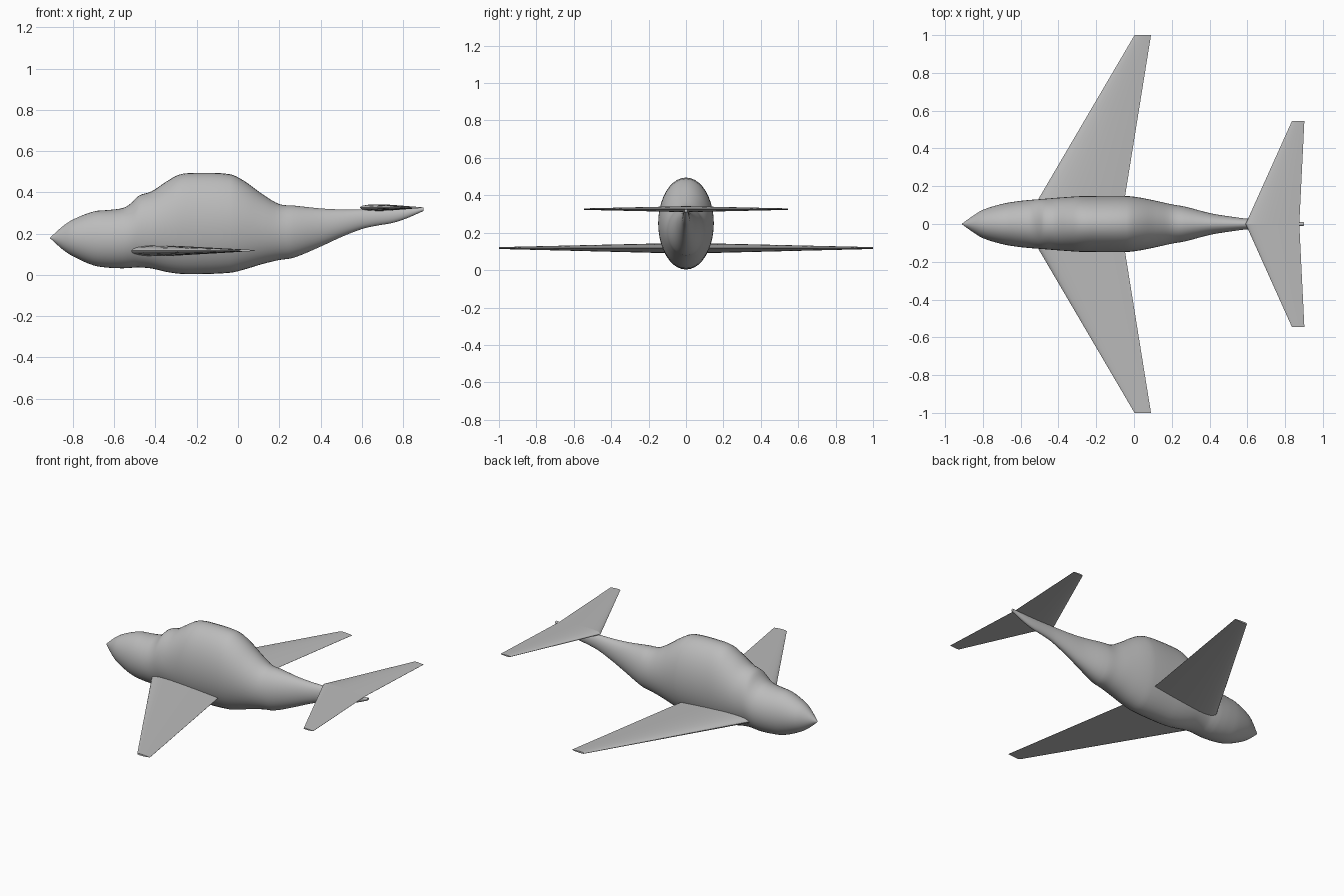
import bpy
import bmesh
import math
from mathutils import Vector

default = bpy.data.objects.get("Cube")
if default:
    bpy.data.objects.remove(default, do_unlink=True)

grey = bpy.data.materials.new("plain grey")
grey.use_nodes = True
colour = (0.5, 0.5, 0.5, 1)
grey.diffuse_color = colour
grey.node_tree.nodes["Principled BSDF"].inputs["Base Color"].default_value = colour


def loft(name, rings, angle):
    """Skin a list of equal closed rings and cap both ends."""
    bm = bmesh.new()
    loops = [[bm.verts.new(p) for p in ring] for ring in rings]
    count = len(loops[0])
    for a, b in zip(loops, loops[1:]):
        for i in range(count):
            j = (i + 1) % count
            bm.faces.new((a[i], a[j], b[j], b[i]))
    bm.faces.new(loops[0])
    bm.faces.new(loops[-1])
    bmesh.ops.recalc_face_normals(bm, faces=bm.faces)
    mesh = bpy.data.meshes.new(name)
    bm.to_mesh(mesh)
    bm.free()
    mesh.materials.append(grey)
    obj = bpy.data.objects.new(name, mesh)
    bpy.context.collection.objects.link(obj)
    bpy.ops.object.select_all(action="DESELECT")
    obj.select_set(True)
    bpy.context.view_layer.objects.active = obj
    bpy.ops.object.shade_smooth_by_angle(angle=math.radians(angle))
    return obj


def resample(points, steps):
    """Smooth curve through the stations, with slopes limited to avoid ripples."""
    slopes = []
    for i in range(len(points)):
        a, b = points[max(i - 1, 0)], points[min(i + 1, len(points) - 1)]
        slopes.append((b - a) / (b[0] - a[0]))
    result = []
    for p, q, m, n in zip(points, points[1:], slopes, slopes[1:]):
        h = q[0] - p[0]
        for k in range(steps):
            t = k / steps
            s = t * t * (3 - 2 * t)
            result.append(p * (1 - s) + q * s
                          + m * h * t * (1 - t) ** 2 - n * h * t * t * (1 - t))
    return result + [points[-1]]


# Fuselage stations: x, bottom, top, half width
stations = [
    (-.91, .177, .181, .002), (-.85, .123, .235, .045), (-.8, .09, .268, .075),
    (-.7, .046, .307, .106), (-.62, .034, .315, .12), (-.555, .032, .325, .127),
    (-.52, .034, .346, .13), (-.48, .036, .384, .133), (-.42, .031, .404, .138),
    (-.35, .015, .45, .143), (-.29, .006, .484, .147), (-.22, .003, .494, .148),
    (-.04, .01, .488, .148), (.03, .026, .455, .14), (.12, .053, .39, .122),
    (.2, .072, .343, .104), (.27, .083, .336, .092), (.4, .137, .322, .058),
    (.5, .183, .317, .041), (.6, .222, .317, .028), (.67, .238, .318, .023),
    (.75, .252, .319, .019), (.82, .275, .321, .015), (.9, .31, .326, .009),
]
sides = 40
body = []
for x, low, high, half in resample([Vector(s) for s in stations], 4):
    ring = []
    for i in range(sides):
        a = math.tau * i / sides
        ring.append((x, half * math.cos(a),
                     (low + high) / 2 + (high - low) / 2 * math.sin(a)))
    body.append(ring)
loft("fuselage", body, 50)


def foil(lead, trail, y, z, thick):
    """Symmetric aerofoil section with a rounded nose and a thin tail."""
    n = 14
    upper = []
    for i in range(n + 1):
        t = (1 - math.cos(math.pi * i / n)) / 2
        h = 5 * thick * (.297 * math.sqrt(t) - .126 * t - .352 * t ** 2
                         + .284 * t ** 3 - .102 * t ** 4)
        upper.append((lead + t * (trail - lead), max(h, .0005)))
    outline = upper + [(x, -h) for x, h in reversed(upper[1:])]
    return [(x, y, z + h) for x, h in outline]


# Wings and tailplanes, one pair each
for sign, side in ((1, "back"), (-1, "front")):
    loft(side + "_wing",
         [foil(-.525, -.055, sign * .1, .117, .053),
          foil(.003, .09, sign, .118, .01)], 40)
    loft(side + "_tailplane",
         [foil(.591, .875, 0, .326, .032),
          foil(.836, .902, sign * .545, .326, .008)], 40)
